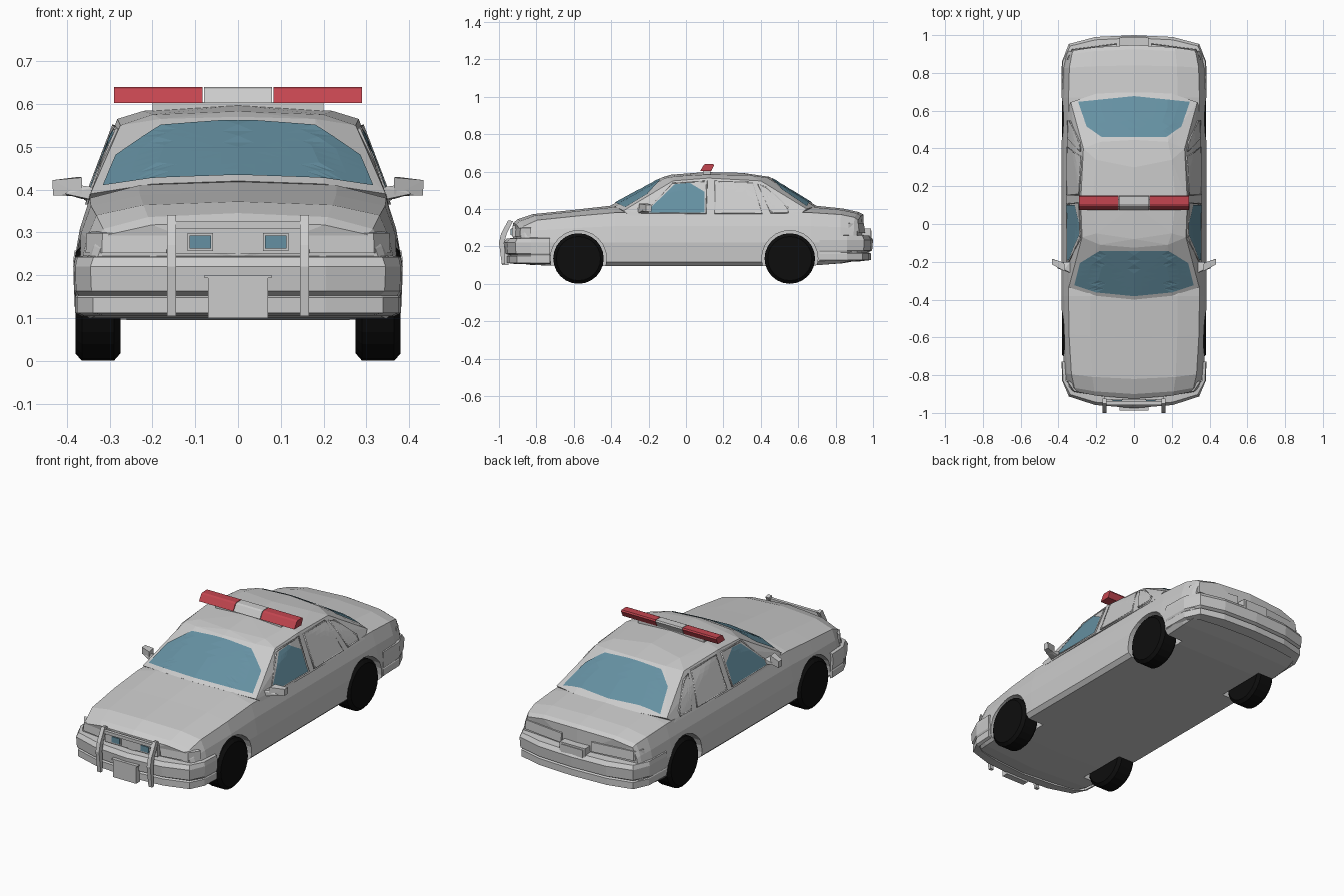
import bpy, bmesh, math
from mathutils import Vector
from mathutils.bvhtree import BVHTree

if "Cube" in bpy.data.objects:
    bpy.data.objects.remove(bpy.data.objects["Cube"])


def material(name, color):
    m = bpy.data.materials.new(name)
    m.diffuse_color = color
    m.use_nodes = True
    m.node_tree.nodes["Principled BSDF"].inputs["Base Color"].default_value = m.diffuse_color
    return m


GLASS = material("blue_glass", (0.13, 0.28, 0.36, 1))
RED = material("red_lens", (0.55, 0.06, 0.08, 1))
BLACK = material("black_rubber", (0.004, 0.004, 0.004, 1))


def finish(name, bm, mat=None, mirror=False):
    bmesh.ops.recalc_face_normals(bm, faces=bm.faces)
    me = bpy.data.meshes.new(name)
    bm.to_mesh(me)
    bm.free()
    ob = bpy.data.objects.new(name, me)
    bpy.context.collection.objects.link(ob)
    if mat:
        me.materials.append(mat)
    if mirror:
        ob.modifiers.new("mirror", 'MIRROR').use_mirror_merge = False
    return ob


def hull(name, pts, mat=None, mirror=False):
    bm = bmesh.new()
    for p in pts:
        bm.verts.new(p)
    r = bmesh.ops.convex_hull(bm, input=bm.verts)
    junk = {v for v in r["geom_interior"] + r["geom_unused"] if isinstance(v, bmesh.types.BMVert)}
    bmesh.ops.delete(bm, geom=list(junk), context='VERTS')
    return finish(name, bm, mat, mirror)


def box(name, x0, x1, y0, y1, z0, z1, mat=None, mirror=False):
    return hull(name, [(x, y, z) for x in (x0, x1) for y in (y0, y1) for z in (z0, z1)], mat, mirror)


def loft(name, rings, mirror=False, fan=False):
    bm = bmesh.new()
    rows = [[bm.verts.new(p) for p in ring] for ring in rings]
    n = len(rows[0])
    for a, b in zip(rows, rows[1:]):
        for i in range(n):
            bm.faces.new((a[i], a[(i + 1) % n], b[(i + 1) % n], b[i]))
    caps = [bm.faces.new(rows[0]), bm.faces.new(rows[-1])]
    if fan:
        for cap, y in zip(caps, (rings[0][0][1], rings[-1][0][1])):
            c = bmesh.ops.poke(bm, faces=[cap])["verts"][0]
            c.co = (0, y, 0.24)
    return finish(name, bm, None, mirror)


def prism(name, yz, x0, x1, mat=None, mirror=False):
    bm = bmesh.new()
    f = bm.faces.new([bm.verts.new((x0, y, z)) for y, z in yz])
    r = bmesh.ops.extrude_face_region(bm, geom=[f])
    bmesh.ops.translate(bm, vec=(x1 - x0, 0, 0),
                        verts=[v for v in r["geom"] if isinstance(v, bmesh.types.BMVert)])
    return finish(name, bm, mat, mirror)


def wheel_ring(x, y, r, z=0.135, n=24):
    return [(x, y + r * math.cos(2 * math.pi * i / n), z + r * math.sin(2 * math.pi * i / n))
            for i in range(n)]


# Lower body: y, half width, bottom, hood edge height, centre height, bow in plan
stations = [(-.925, .335, .12, .295, .325, .045), (-.90, .35, .11, .308, .345, .04),
            (-.82, .368, .10, .34, .372, .03), (-.60, .382, .095, .362, .395, .02),
            (-.38, .385, .095, .38, .42, 0), (.10, .385, .095, .38, .42, 0),
            (.67, .385, .097, .38, .42, 0), (.84, .38, .11, .37, .402, -.015),
            (.925, .365, .125, .355, .383, -.03), (.948, .355, .13, .34, .37, -.035)]
rings = []
for y, w, zb, zs, zt, bow in stations:
    half = [(0, zb), (.93, zb), (.985, zb + .02), (1, .22), (.96, .22 + .55 * (zs - .22)),
            (.9, zs), (.6, zs + .75 * (zt - zs)), (0, zt)]
    full = half + [(-x, z) for x, z in half[-2:0:-1]]
    rings.append([(x * w, y + bow * x * x, z) for x, z in full])
body = loft("lower_body", rings, fan=True)

# Wheels and the arches cut for them
for end, wy in (("front", -.575), ("rear", .555)):
    hull(end + "_wheels", wheel_ring(.275, wy, .118) + wheel_ring(.29, wy, .135)
         + wheel_ring(.365, wy, .135) + wheel_ring(.38, wy, .118), BLACK, True)
    for s in (1, -1):
        cutter = hull("arch_cutter", wheel_ring(s * .26, wy, .15) + wheel_ring(s * .45, wy, .15))
        cutter.hide_render = True
        mod = body.modifiers.new("arch", 'BOOLEAN')
        mod.operation, mod.solver, mod.object = 'DIFFERENCE', 'EXACT', cutter
        bpy.context.view_layer.objects.active = body
        bpy.ops.object.modifier_apply(modifier=mod.name)
        bpy.data.objects.remove(cutter)

# Cabin: base, eave and crown points of one half
cab = [(0, -.40, .42), (.2, -.38, .413), (.345, -.335, .39), (.352, -.30, .365), (.358, .10, .365),
       (.352, .60, .365), (.335, .645, .40), (.2, .69, .412), (0, .70, .415),
       (0, -.125, .57), (.18, -.11, .565), (.275, -.07, .55), (.282, .12, .565), (.268, .40, .55),
       (.18, .435, .567), (0, .445, .572),
       (0, -.08, .583), (0, .10, .597), (0, .30, .593), (.22, .12, .584), (.2, -.05, .575), (.2, .34, .58)]
cabin = hull("cabin", cab + [(-x, y, z) for x, y, z in cab if x])
cab_bm = bmesh.new()
cab_bm.from_mesh(cabin.data)
tree = BVHTree.FromBMesh(cab_bm)


def onto_cabin(a, b, side, lift):
    """Project (y,z) from the side or (x,y) from above onto the cabin."""
    start, way = ((2, a, b), (-1, 0, 0)) if side else ((a, b, 2), (0, 0, -1))
    hit, normal = tree.ray_cast(Vector(start), Vector(way))[:2]
    return hit + normal * lift if hit else Vector((.34, a, b) if side else (a, b, .4))


def pane(name, outline, side, mat):
    bm = bmesh.new()
    f = bm.faces.new([bm.verts.new((a, b, 0)) for a, b in outline])
    bmesh.ops.poke(bm, faces=[f])
    bmesh.ops.subdivide_edges(bm, edges=bm.edges[:], cuts=4, use_grid_fill=True)
    for v in bm.verts:
        v.co = onto_cabin(v.co.x, v.co.y, side, .004)
    finish(name, bm, mat, side)


def trim(name, outline, side):
    cu = bpy.data.curves.new(name, 'CURVE')
    cu.dimensions, cu.bevel_depth, cu.bevel_resolution = '3D', .005, 0
    for s in ((1, -1) if side else (1,)):
        sp = cu.splines.new('POLY')
        sp.points.add(len(outline) - 1)
        sp.use_cyclic_u = True
        for p, (a, b) in zip(sp.points, outline):
            c = onto_cabin(a, b, side, .002)
            p.co = (c.x * s, c.y, c.z, 1)
    bpy.context.collection.objects.link(bpy.data.objects.new(name, cu))


def both(half):
    return half + [(-x, y) for x, y in reversed(half) if x]


# Windows and their frames
pane("windscreen", both([(0, -.38), (.2, -.36), (.315, -.322), (.285, -.205), (.18, -.14)]), False, GLASS)
pane("rear_screen", both([(0, .675), (.295, .645), (.25, .515), (.17, .458)]), False, GLASS)
pane("front_door_glass", [(-.19, .378), (-.19, .405), (-.06, .53), (.02, .538), (.1, .49), (.1, .378)], True, GLASS)
trim("front_door_frame", [(-.22, .378), (-.075, .538), (.112, .548), (.106, .376)], True)
door = [(.155, .376), (.155, .547), (.355, .54), (.405, .376)]
quarter = [(.455, .378), (.385, .53), (.43, .515), (.545, .405), (.545, .38)]
for label, shape in (("rear_door", door), ("quarter", quarter)):
    pane(label + "_window", shape, True, None)
    trim(label + "_frame", shape, True)


# Bumpers and lamps: a profile (offset, z) swept along a plan path (x, y, nx, ny)
def sweep(name, path, profile):
    loft(name, [[(x + nx * o, y + ny * o, z) for o, z in profile] for x, y, nx, ny in path], True)


bumper = [(-.03, .105), (.028, .112), (.028, .148), (.016, .153), (.035, .163), (.04, .22),
          (.025, .242), (-.03, .246)]
sweep("front_bumper", [(0, -.935, 0, -1), (.2, -.918, .15, -1), (.325, -.885, .5, -.7),
                       (.368, -.83, .3, 0), (.374, -.727, .25, 0)], bumper)
sweep("rear_bumper", [(0, .96, 0, 1), (.2, .95, .15, 1), (.325, .925, .5, .7),
                      (.37, .86, .3, 0), (.377, .715, .2, 0)], [(o, z + .015) for o, z in bumper])
sweep("headlamps", [(.165, -.905, .2, -1), (.315, -.882, .4, -.8), (.352, -.83, .5, 0)],
      [(-.02, .252), (.008, .252), (.004, .298), (-.02, .302)])
sweep("tail_lamps", [(.09, .946, .1, 1), (.325, .918, .5, .7), (.352, .87, .5, 0)],
      [(-.02, .272), (.01, .272), (.006, .322), (-.02, .325)])

# Grille, driving lights and plates
box("grille", 0, .16, -.928, -.88, .25, .312, None, True)
box("driving_light_bezels", .058, .118, -.933, -.90, .257, .298, None, True)
box("driving_lights", .063, .113, -.938, -.90, .262, .293, GLASS, True)
box("front_plate", -.07, .07, -.985, -.95, .10, .195)
box("front_plate_lip", -.078, .078, -.988, -.95, .193, .20)
box("rear_plate_frame", -.077, .077, .93, .988, .215, .295)
box("rear_plate", -.066, .066, .95, .992, .225, .285)

# Push bar
prism("push_bar_posts", [(-.95, .34), (-.988, .27), (-1, .22), (-.985, .105), (-.968, .105),
                         (-.972, .22), (-.958, .27), (-.925, .335)], .145, .166, None, True)
box("push_bar_rail", -.15, .15, -.958, -.94, .308, .325)

# Door mirrors
hull("mirror_housings", [(.365, -.25, .388), (.365, -.25, .428), (.432, -.215, .386), (.434, -.215, .422),
                         (.37, -.205, .385), (.37, -.205, .43), (.432, -.185, .386), (.434, -.185, .422)], None, True)
hull("mirror_feet", [(.335, -.26, .375), (.335, -.20, .375), (.335, -.26, .405), (.335, -.20, .405),
                     (.405, -.235, .39), (.405, -.20, .39), (.37, -.24, .41), (.365, -.21, .378)], None, True)

# Roof light bar
bar = [(.075, .602), (.135, .602), (.15, .632), (.146, .64), (.105, .64), (.095, .635)]
prism("light_bar_centre", bar, -.08, .08)
prism("light_bar_red_lenses", bar, .083, .29, RED, True)
box("light_bar_mount", -.2, .2, .09, .13, .57, .604)
